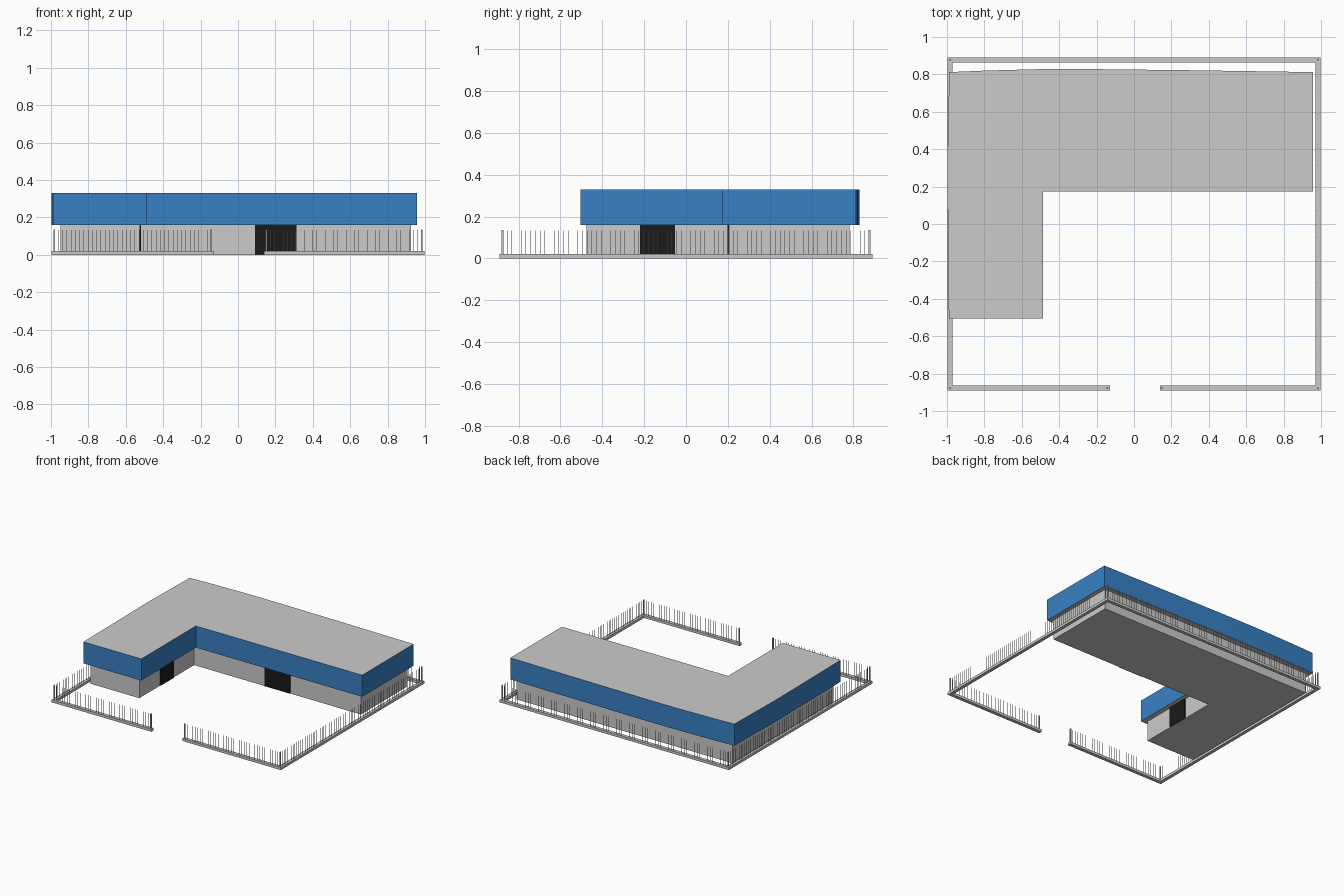
import bpy, bmesh
from mathutils import Matrix, Vector

if "Cube" in bpy.data.objects:
    bpy.data.objects.remove(bpy.data.objects["Cube"])


def finish(bm, name, color=None):
    me = bpy.data.meshes.new(name)
    bm.to_mesh(me)
    bm.free()
    ob = bpy.data.objects.new(name, me)
    bpy.context.collection.objects.link(ob)
    if color:
        mat = bpy.data.materials.new(name + "_paint")
        mat.diffuse_color = (*color, 1)
        mat.use_nodes = True
        mat.node_tree.nodes["Principled BSDF"].inputs["Base Color"].default_value = mat.diffuse_color
        me.materials.append(mat)
    return ob


def prism(name, outline, z0, z1, sides=True, bottom=False, top=False, color=None):
    """Extrude a counter-clockwise outline, with chosen faces only."""
    bm = bmesh.new()
    lo = [bm.verts.new((x, y, z0)) for x, y in outline] if sides or bottom else []
    hi = [bm.verts.new((x, y, z1)) for x, y in outline] if sides or top else []
    n = len(outline)
    if sides:
        for i in range(n):
            j = (i + 1) % n
            bm.faces.new((lo[i], lo[j], hi[j], hi[i]))
    if bottom:
        bm.faces.new(lo[::-1])
    if top:
        bm.faces.new(hi)
    return finish(bm, name, color)


def add_box(bm, lo, hi):
    lo, hi = Vector(lo), Vector(hi)
    m = Matrix.Translation((lo + hi) / 2) @ Matrix.Diagonal((*(hi - lo), 1))
    bmesh.ops.create_cube(bm, size=1, matrix=m)


def box(name, lo, hi, color=None):
    bm = bmesh.new()
    add_box(bm, lo, hi)
    return finish(bm, name, color)


# L-shaped ground floor
walls = [(-0.95, -0.475), (-0.525, -0.475), (-0.525, 0.205),
         (0.925, 0.205), (0.925, 0.78), (-0.95, 0.78)]
prism("walls", walls, 0, 0.16, bottom=True)

# Overhanging upper band, with slightly bowed rear and left edges
roof = [(-0.99, -0.505), (-0.487, -0.505), (-0.487, 0.173), (0.958, 0.173),
        (0.958, 0.812), (0.3, 0.822), (-0.22, 0.828), (-0.5, 0.828),
        (-0.8, 0.82), (-0.988, 0.812), (-0.998, 0.3)]
prism("roof_band", roof, 0.16, 0.33, color=(0.04, 0.22, 0.56))
prism("roof_top", roof, 0.16, 0.33, sides=False, top=True)
prism("roof_underside", roof, 0.16, 0.33, sides=False, bottom=True)

# Dark doors on the two courtyard faces
black = (0.01, 0.01, 0.01)
box("long_wing_door", (0.092, 0.198, 0.002), (0.312, 0.21, 0.16), black)
box("short_wing_door", (-0.53, -0.22, 0.002), (-0.518, -0.053, 0.16), black)

# Perimeter fence: low curb, thin bars and stout end posts
FX, FY, HALF = 0.983, 0.877, 0.013
runs = {
    "front_left": ((-FX, -FY), (-0.142, -FY)),
    "front_right": ((0.152, -FY), (FX, -FY)),
    "right": ((FX, -FY), (FX, FY)),
    "back": ((-FX, FY), (FX, FY)),
    "left": ((-FX, -FY), (-FX, FY)),
}
corners = set()
for name, (a, b) in runs.items():
    a, b = Vector(a), Vector(b)
    along_x = a.y == b.y
    # Side curbs stop short of the front and back ones
    ex, ey = (HALF, HALF) if along_x else (HALF, -HALF)
    box(name + "_curb", (a.x - ex, a.y - ey, 0), (b.x + ex, b.y + ey, 0.02))
    bm = bmesh.new()
    count = round((b - a).length / 0.0225)
    for i in range(1, count):
        p = a.lerp(b, i / count)
        add_box(bm, (p.x - 0.001, p.y - 0.001, 0.02), (p.x + 0.001, p.y + 0.001, 0.133))
    finish(bm, name + "_fence_bars")
    corners |= {tuple(a), tuple(b)}

for i, (x, y) in enumerate(sorted(corners)):
    box(f"fence_post_{i + 1}", (x - 0.004, y - 0.004, 0.02), (x + 0.004, y + 0.004, 0.135))
